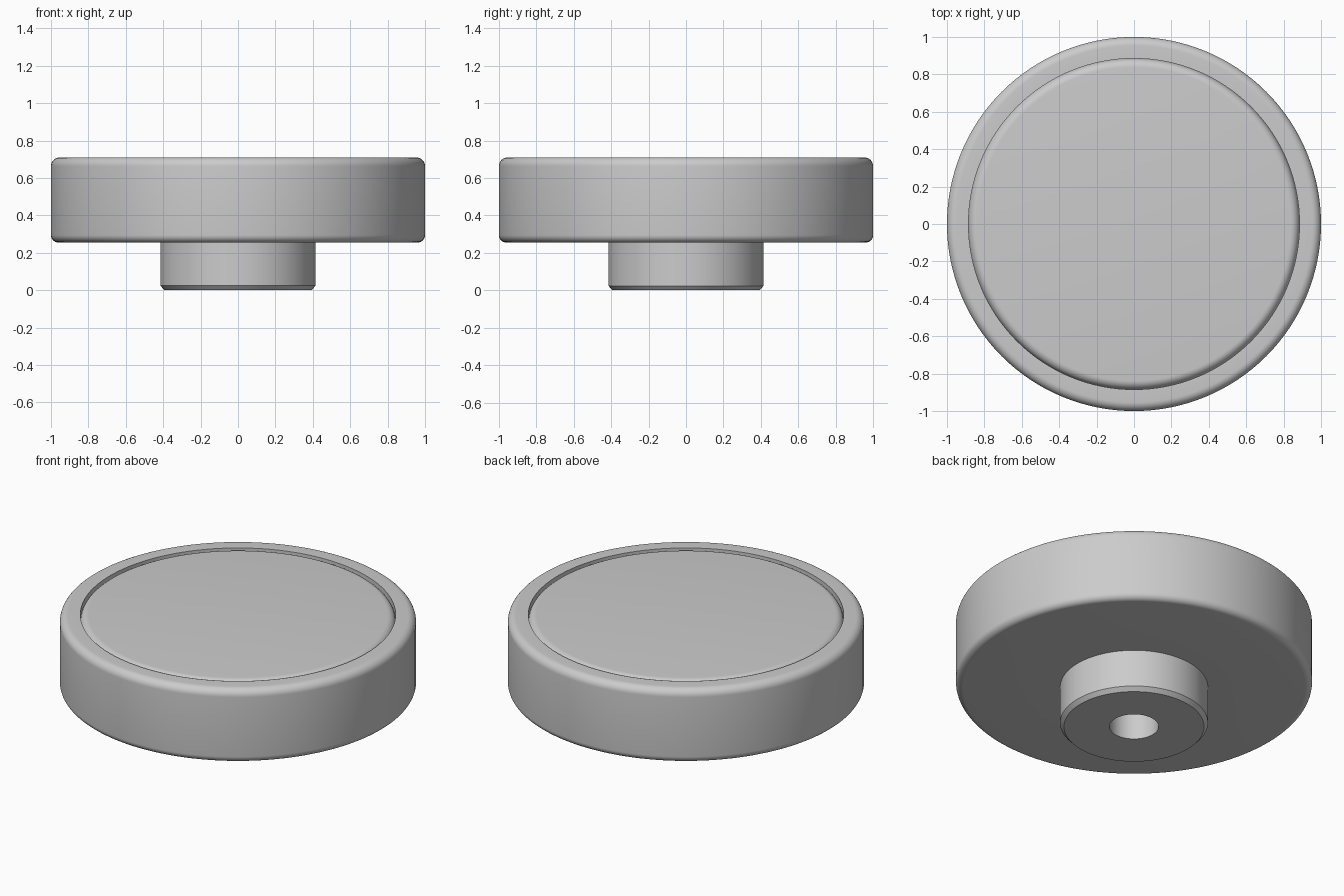
import bpy, bmesh
from math import sin, cos, radians, tau

if "Cube" in bpy.data.objects:
    bpy.data.objects.remove(bpy.data.objects["Cube"])

SEGMENTS = 128


def arc(cx, cz, r, start, end, steps=8):
    """Points of a rounded edge in the radius/height plane."""
    angles = [radians(start + (end - start) * i / steps) for i in range(steps + 1)]
    return [(cx + r * cos(a), cz + r * sin(a)) for a in angles]


def lathe(name, profile):
    """Revolve a radius/height profile around z."""
    bm = bmesh.new()
    verts = [bm.verts.new((r, 0, z)) for r, z in profile]
    edges = [bm.edges.new(pair) for pair in zip(verts, verts[1:])]
    bmesh.ops.spin(bm, geom=verts + edges, cent=(0, 0, 0), axis=(0, 0, 1),
                   angle=tau, steps=SEGMENTS, use_duplicate=False)
    bmesh.ops.remove_doubles(bm, verts=bm.verts, dist=1e-4)
    bmesh.ops.recalc_face_normals(bm, faces=bm.faces)
    mesh = bpy.data.meshes.new(name)
    bm.to_mesh(mesh)
    bm.free()
    obj = bpy.data.objects.new(name, mesh)
    bpy.context.collection.objects.link(obj)
    bpy.ops.object.select_all(action='DESELECT')
    obj.select_set(True)
    bpy.context.view_layer.objects.active = obj
    bpy.ops.object.shade_smooth_by_angle(angle=radians(30))
    return obj


top, base, rim_r, fillet = 0.71, 0.255, 0.885, 0.047

# Blind mounting hole and chamfered hub
profile = [(0, 0.40), (0.138, 0.40), (0.138, 0), (0.393, 0),
           (0.415, 0.024), (0.415, base)]
# Wheel with rounded lower and upper edges
profile += arc(1 - 0.04, base + 0.04, 0.04, -90, 0)
profile += arc(1 - fillet, top - fillet, fillet, 0, 90)
# Inner wall of the rim, then the rounded, flush top cap
profile += [(rim_r, top)]
profile += arc(rim_r - fillet, top - fillet, fillet, 0, 90)
profile += [(0, top)]

lathe("round_knob", profile)
